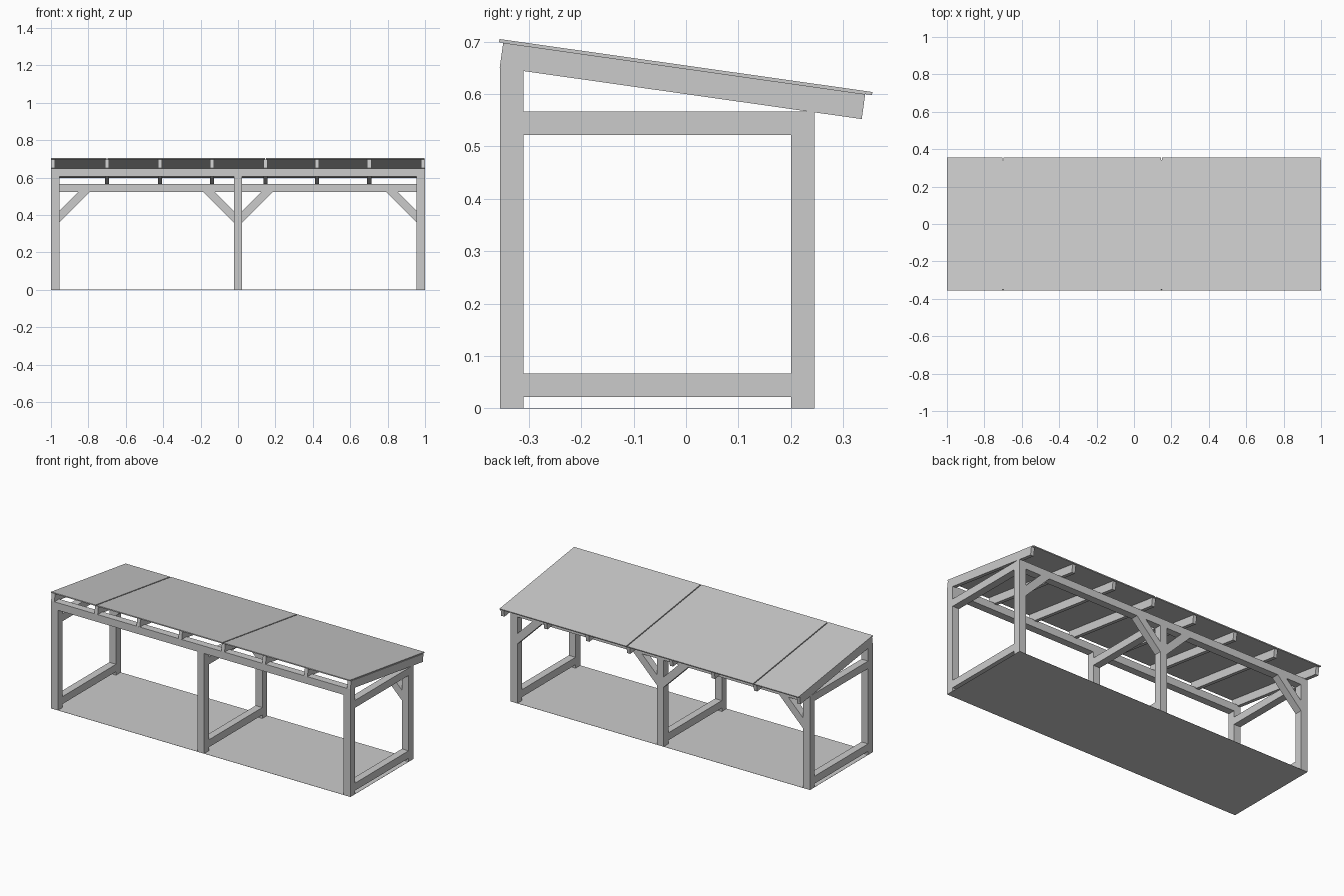
import bpy, bmesh, math
from mathutils import Matrix, Vector

cube = bpy.data.objects.get("Cube")
if cube:
    bpy.data.objects.remove(cube, do_unlink=True)

grey = bpy.data.materials.new("light_grey")
grey.use_nodes = True
grey.diffuse_color = (0.6, 0.6, 0.6, 1)
grey.node_tree.nodes["Principled BSDF"].inputs["Base Color"].default_value = (0.6, 0.6, 0.6, 1)


def prism(name, profile, axis, lo, hi):
    """Extrude a 2D profile along x (profile is y,z) or along y (profile is x,z)."""
    bm = bmesh.new()
    place = (lambda a, b: (lo, a, b)) if axis == "x" else (lambda a, b: (a, lo, b))
    face = bm.faces.new([bm.verts.new(place(a, b)) for a, b in profile])
    new = bmesh.ops.extrude_face_region(bm, geom=[face])["geom"]
    step = Vector((hi - lo, 0, 0)) if axis == "x" else Vector((0, hi - lo, 0))
    bmesh.ops.translate(bm, vec=step, verts=[v for v in new if isinstance(v, bmesh.types.BMVert)])
    bmesh.ops.recalc_face_normals(bm, faces=bm.faces)
    mesh = bpy.data.meshes.new(name)
    bm.to_mesh(mesh)
    bm.free()
    mesh.materials.append(grey)
    obj = bpy.data.objects.new(name, mesh)
    bpy.context.collection.objects.link(obj)
    return obj


def box(name, x0, x1, y0, y1, z0, z1):
    return prism(name, [(y0, z0), (y1, z0), (y1, z1), (y0, z1)], "x", x0, x1)


W = 0.045                        # timber thickness
FRONT, BACK = -0.355, 0.2        # front faces of the post rows
TIE = 0.522                      # underside of the upper ties
SLOPE = math.atan(-0.142)

# Ground sheet
box("floor", -1, 1, FRONT, BACK + W, 0, 0.001)

# Three post frames with lower and upper ties
for side, x in (("right", -1), ("middle", -W / 2), ("left", 1 - W)):
    box(side + "_front_post", x, x + W, FRONT, FRONT + W, 0, 0.605)
    box(side + "_back_post", x, x + W, BACK, BACK + W, 0, TIE + W)
    box(side + "_lower_tie", x, x + W, FRONT + W, BACK, 0.022, 0.067)
    box(side + "_upper_tie", x, x + W, FRONT + W, BACK, TIE, TIE + W)

# Long beams
box("front_beam", -1, 1, FRONT, FRONT + W, 0.605, 0.65)
for side, a, b in (("right", -1 + W, -W / 2), ("left", W / 2, 1 - W)):
    box(side + "_back_beam", a, b, BACK, BACK + W, TIE, TIE + W)
    # Diagonal braces at both ends of each bay
    for end, x, d in (("inner" if a > 0 else "outer", a, 1), ("outer" if a > 0 else "inner", b, -1)):
        pts = [(x, 0.36), (x + d * 0.162, TIE), (x + d * 0.1, TIE), (x, 0.422)]
        prism(f"{side}_{end}_brace", pts, "y", BACK, BACK + W)

# Sloped roof: built level, then tilted about the top front edge
tilt = Matrix.Translation((0, -0.356, 0.705)) @ Matrix.Rotation(SLOPE, 4, "X")
for i, x in enumerate((-0.989, -0.7, -0.418, -0.138, 0.148, 0.422, 0.702, 0.989)):
    box(f"rafter_{i + 1}", x - 0.011, x + 0.011, 0.008, 0.706, -0.054, -0.006).matrix_world = tilt
for name, a, b in (("right", -1, -0.703), ("middle", -0.697, 0.145), ("left", 0.151, 0.997)):
    box(name + "_roof_panel", a, b, 0, 0.719, -0.006, 0).matrix_world = tilt
